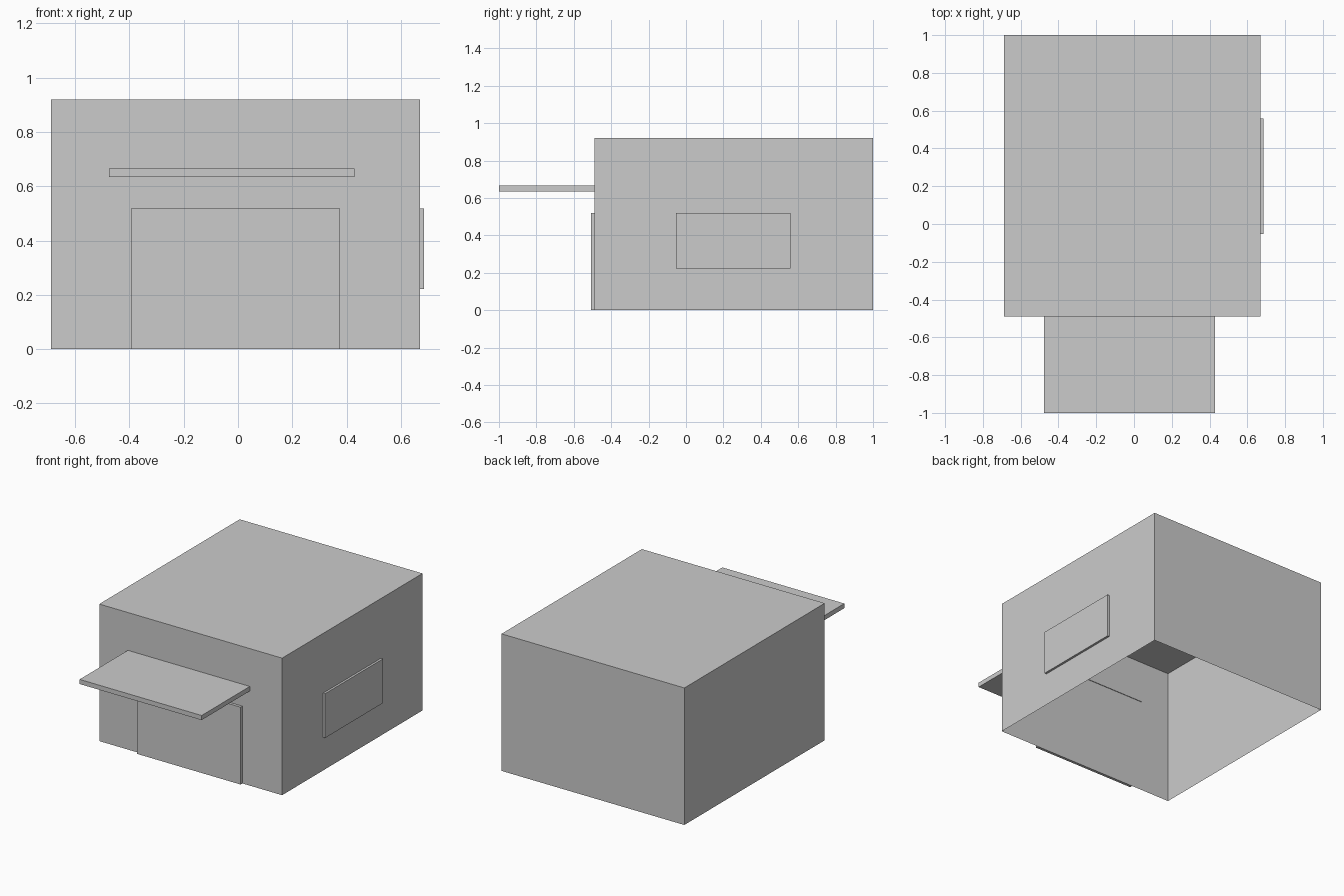
import bpy
import bmesh

cube = bpy.data.objects.get("Cube")
if cube:
    bpy.data.objects.remove(cube, do_unlink=True)

# Single plain material
grey = bpy.data.materials.new("light grey")
grey.use_nodes = True
colour = (0.6, 0.6, 0.6, 1)
grey.diffuse_color = colour
grey.node_tree.nodes["Principled BSDF"].inputs["Base Color"].default_value = colour


def block(name, xs, ys, zs, open_bottom=False):
    """Box spanning the given ranges, optionally without its floor."""
    bm = bmesh.new()
    bmesh.ops.create_cube(bm, size=1)
    for v in bm.verts:
        for axis, (low, high) in enumerate((xs, ys, zs)):
            v.co[axis] = high if v.co[axis] > 0 else low
    bm.normal_update()
    if open_bottom:
        floor = [f for f in bm.faces if f.normal.z < -0.5]
        bmesh.ops.delete(bm, geom=floor, context='FACES_ONLY')
    mesh = bpy.data.meshes.new(name)
    bm.to_mesh(mesh)
    bm.free()
    mesh.materials.append(grey)
    obj = bpy.data.objects.new(name, mesh)
    bpy.context.collection.objects.link(obj)
    return obj


# Thin shell of the building, open underneath
block("building_shell", (-0.688, 0.67), (-0.489, 1), (0, 0.92), open_bottom=True)

# Wide door slab on the front
block("front_door", (-0.395, 0.375), (-0.508, -0.489), (0, 0.519))

# Flat awning over the door, its end just piercing the wall
block("awning", (-0.476, 0.43), (-1, -0.485), (0.635, 0.666))

# Window panel on the +x wall
block("side_window", (0.67, 0.685), (-0.053, 0.559), (0.222, 0.519))
